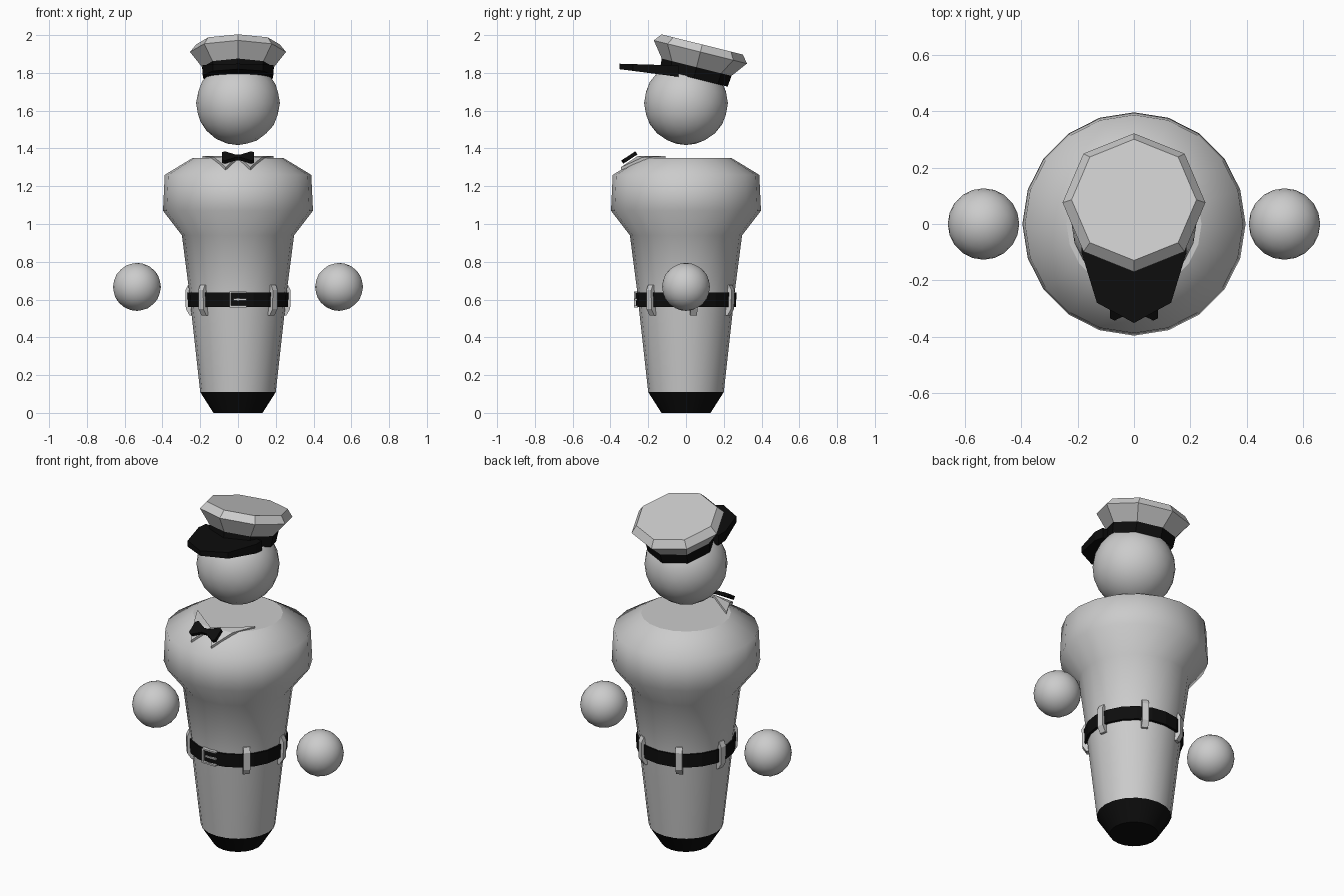
import bpy, bmesh, math
from mathutils import Matrix, Vector

if "Cube" in bpy.data.objects:
    bpy.data.objects.remove(bpy.data.objects["Cube"])

black = bpy.data.materials.new("black_cloth")
black.diffuse_color = (0.004, 0.004, 0.004, 1)
black.use_nodes = True
black.node_tree.nodes["Principled BSDF"].inputs["Base Color"].default_value = black.diffuse_color


def finish(bm, name, mat=None, matrix=None):
    bmesh.ops.recalc_face_normals(bm, faces=bm.faces)
    me = bpy.data.meshes.new(name)
    bm.to_mesh(me)
    bm.free()
    ob = bpy.data.objects.new(name, me)
    bpy.context.collection.objects.link(ob)
    if mat:
        me.materials.append(mat)
    if matrix:
        ob.matrix_world = matrix
    return ob


def lathe(name, profile, sides, mat=None, smooth=True, matrix=None, bottom=True, top=True):
    """Revolve (radius, z) points; flat end caps, optionally smooth sides."""
    bm = bmesh.new()
    rings = [[bm.verts.new((r * math.cos(i * math.tau / sides),
                            r * math.sin(i * math.tau / sides), z))
              for i in range(sides)] for r, z in profile]
    for a, b in zip(rings, rings[1:]):
        for i in range(sides):
            j = (i + 1) % sides
            bm.faces.new((a[i], a[j], b[j], b[i])).smooth = smooth
    if bottom:
        bm.faces.new(rings[0][::-1])
    if top:
        bm.faces.new(rings[-1])
    return finish(bm, name, mat, matrix)


def prism(name, points, direction, mat=None, matrix=None):
    """Extrude a polygon of 3D points along a direction."""
    bm = bmesh.new()
    face = bm.faces.new([bm.verts.new(p) for p in points])
    ext = bmesh.ops.extrude_face_region(bm, geom=[face], use_keep_orig=True)
    moved = [v for v in ext["geom"] if isinstance(v, bmesh.types.BMVert)]
    bmesh.ops.translate(bm, verts=moved, vec=direction)
    return finish(bm, name, mat, matrix)


def ball(name, radius, loc):
    bm = bmesh.new()
    bmesh.ops.create_icosphere(bm, subdivisions=3, radius=radius)
    for f in bm.faces:
        f.smooth = True
    return finish(bm, name, None, Matrix.Translation(loc))


def box(name, size, loc):
    bm = bmesh.new()
    bmesh.ops.create_cube(bm, size=1)
    bmesh.ops.scale(bm, verts=bm.verts, vec=size)
    return finish(bm, name, None, Matrix.Translation(loc))


# Body: shoes, torso, belt
lathe("shoes", [(0.13, 0), (0.2, 0.11)], 20, black, top=False)
lathe("torso", [(0.2, 0.11), (0.25, 0.56), (0.258, 0.64), (0.297, 0.94),
                (0.397, 1.07), (0.388, 1.26), (0.24, 1.35)], 20, bottom=False)
lathe("belt", [(0.245, 0.56), (0.265, 0.56), (0.267, 0.637), (0.25, 0.637)], 20, black,
      smooth=False, bottom=False, top=False)

# Belt loops centred on the body facets, leaving the front free for the buckle
loop = [(0.235, -0.018, 0.515), (0.255, -0.018, 0.515), (0.277, -0.018, 0.55),
        (0.279, -0.018, 0.65), (0.265, -0.018, 0.678), (0.24, -0.018, 0.678)]
for k in range(6):
    prism(f"belt_loop_{k}", loop, (0, 0.036, 0),
          matrix=Matrix.Rotation(math.radians(-45 + 54 * k), 4, 'Z'))

# Buckle: open frame with a prong
box("buckle_side", (0.009, 0.022, 0.085), (-0.041, -0.264, 0.601))
for z in (0.563, 0.639):
    box("buckle_bar", (0.09, 0.022, 0.009), (0, -0.264, z))
box("buckle_prong", (0.07, 0.014, 0.009), (0.01, -0.266, 0.6))

# Head and hands
ball("head", 0.222, (0, 0, 1.64))
for s in (-1, 1):
    ball("hand", 0.127, (s * 0.535, 0, 0.667))

# Collar flaps folded over the neck rim
for s in (-1, 1):
    bm = bmesh.new()
    a, d, b, c = [bm.verts.new((s * x, y, z)) for x, y, z in (
        (0.187, -0.11, 1.36), (0.125, -0.23, 1.353), (0.065, -0.345, 1.3), (0, -0.255, 1.36))]
    faces = [bm.faces.new((a, d, c)), bm.faces.new((d, b, c))]
    ext = bmesh.ops.extrude_face_region(bm, geom=faces, use_keep_orig=True)
    bmesh.ops.translate(bm, verts=[v for v in ext["geom"] if isinstance(v, bmesh.types.BMVert)],
                        vec=(0, 0.004, -0.015))
    finish(bm, "collar_flap", None)

# Bow tie tilted along the chest
half = [(0.015, 0.015), (0.07, 0.045), (0.085, 0.035), (0.085, -0.035), (0.07, -0.045),
        (0.015, -0.015)]
outline = half + [(-x, y) for x, y in reversed(half)]
prism("bow_tie", [(x, y, -0.01) for x, y in outline], (0, 0, 0.02), black,
      Matrix.Translation((0, -0.3, 1.352)) @ Matrix.Rotation(math.radians(33), 4, 'X'))

# Octagonal cap tipped towards the back
tilt = Matrix.Translation((0, 0.056, 1.83)) @ Matrix.Rotation(math.radians(-14), 4, 'X')
lathe("cap_band", [(0.185, -0.06), (0.19, 0.0)], 8, black, False, tilt, bottom=False)
lathe("cap_crown", [(0.19, 0.0), (0.254, 0.083), (0.222, 0.124)], 8, None, False, tilt)

# Cap visor: wedge, thin at the tip
visor = [(0.183, -0.04), (0.187, -0.1), (0.132, -0.28), (0, -0.352)]
visor += [(-x, y) for x, y in visor[2::-1]]
bm = bmesh.new()
low = [bm.verts.new((x, y, 1.774 - 0.13 * y)) for x, y in visor]
high = [bm.verts.new((x, y, 1.838 - 0.03 * y)) for x, y in visor]
bm.faces.new(low)
bm.faces.new(high)
for i in range(len(visor)):
    j = (i + 1) % len(visor)
    bm.faces.new((low[i], low[j], high[j], high[i]))
finish(bm, "cap_visor", black)
